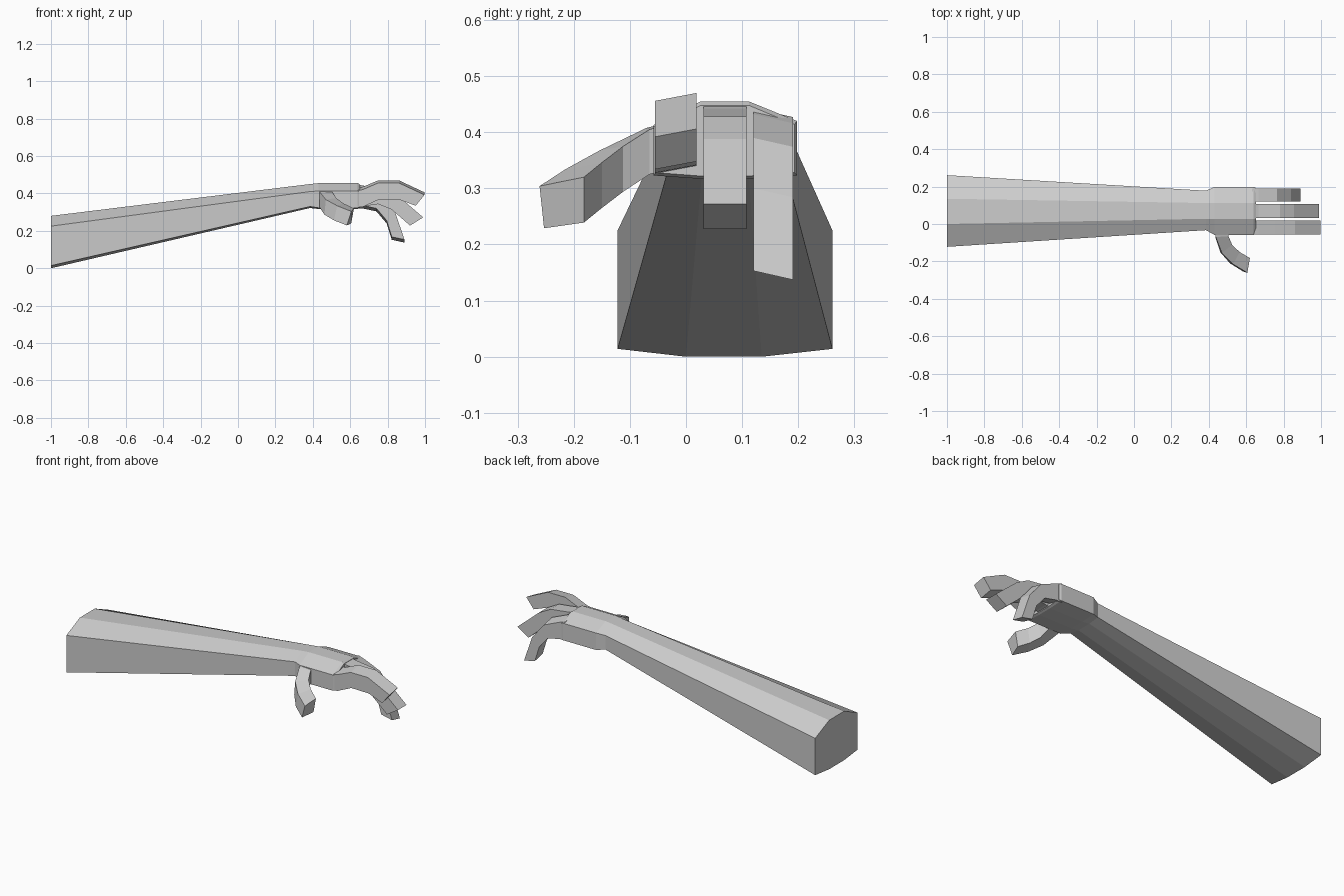
import bpy, bmesh

skin = bpy.data.materials.new("light_grey")
skin.diffuse_color = (0.6, 0.6, 0.6, 1)


def loft(name, rings):
    """Bridge equal-sized rings of points into a closed, flat-shaded solid."""
    bm = bmesh.new()
    loops = [[bm.verts.new(p) for p in r] for r in rings]
    n = len(loops[0])
    for a, b in zip(loops, loops[1:]):
        for i in range(n):
            j = (i + 1) % n
            bm.faces.new((a[i], a[j], b[j], b[i]))
    bm.faces.new(loops[0])
    bm.faces.new(loops[-1])
    bmesh.ops.recalc_face_normals(bm, faces=bm.faces)
    mesh = bpy.data.meshes.new(name)
    bm.to_mesh(mesh)
    bm.free()
    mesh.materials.append(skin)
    obj = bpy.data.objects.new(name, mesh)
    bpy.context.collection.objects.link(obj)
    return obj


def octagon(x, y0, y1, y2, y3, zb, zlow, zs0, zs1, zt):
    """Arm section: upright sides, sloped shoulders, shallow underside."""
    return [(x, y0, zlow), (x, y1, zb), (x, y2, zb), (x, y3, zlow),
            (x, y3, zs1), (x, y2, zt), (x, y1, zt), (x, y0, zs0)]


# Forearm, wrist and palm in one run
loft("arm_and_palm", [
    octagon(-1.0, -0.122, 0.0, 0.135, 0.261, 0.0, 0.014, 0.225, 0.225, 0.28),
    octagon(0.385, -0.033, 0.028, 0.112, 0.178, 0.322, 0.33, 0.41, 0.41, 0.45),
    octagon(0.43, -0.058, 0.026, 0.112, 0.198, 0.317, 0.323, 0.413, 0.42, 0.455),
    octagon(0.64, -0.058, 0.026, 0.112, 0.198, 0.317, 0.323, 0.413, 0.42, 0.455),
    octagon(0.652, -0.053, 0.026, 0.112, 0.193, 0.322, 0.328, 0.407, 0.414, 0.448),
])


def finger(name, y0, y1, tilt, profile):
    """Profile is a list of (top x, top z, bottom x, bottom z); tilt raises y1."""
    loft(name, [[(tx, y0, tz), (tx, y1, tz + tilt), (bx, y1, bz + tilt), (bx, y0, bz)]
                for tx, tz, bx, bz in profile])


finger("index_finger", -0.055, 0.019, 0.014, [
    (0.63, 0.413, 0.63, 0.325), (0.665, 0.42, 0.668, 0.328),
    (0.75, 0.456, 0.755, 0.368), (0.86, 0.456, 0.865, 0.366),
    (0.997, 0.392, 0.95, 0.334)])
finger("middle_finger", 0.031, 0.108, 0.0, [
    (0.63, 0.452, 0.63, 0.322), (0.665, 0.442, 0.665, 0.33),
    (0.78, 0.428, 0.75, 0.343), (0.855, 0.388, 0.82, 0.315),
    (0.99, 0.272, 0.92, 0.228)])
finger("ring_finger", 0.12, 0.191, -0.016, [
    (0.63, 0.443, 0.63, 0.335), (0.665, 0.432, 0.665, 0.336),
    (0.765, 0.39, 0.74, 0.32), (0.84, 0.30, 0.795, 0.255),
    (0.89, 0.153, 0.822, 0.168)])

# Thumb sections: outer top, inner top, inner bottom, outer bottom
loft("thumb", [
    [(0.435, -0.04, 0.415), (0.50, -0.04, 0.412), (0.50, -0.04, 0.332), (0.435, -0.04, 0.332)],
    [(0.437, -0.07, 0.408), (0.505, -0.065, 0.405), (0.503, -0.065, 0.325), (0.435, -0.07, 0.328)],
    [(0.47, -0.155, 0.367), (0.525, -0.112, 0.375), (0.515, -0.112, 0.294), (0.462, -0.152, 0.287)],
    [(0.53, -0.215, 0.334), (0.565, -0.15, 0.346), (0.553, -0.15, 0.265), (0.513, -0.21, 0.256)],
    [(0.606, -0.261, 0.304), (0.62, -0.182, 0.32), (0.605, -0.182, 0.239), (0.582, -0.253, 0.229)],
])
